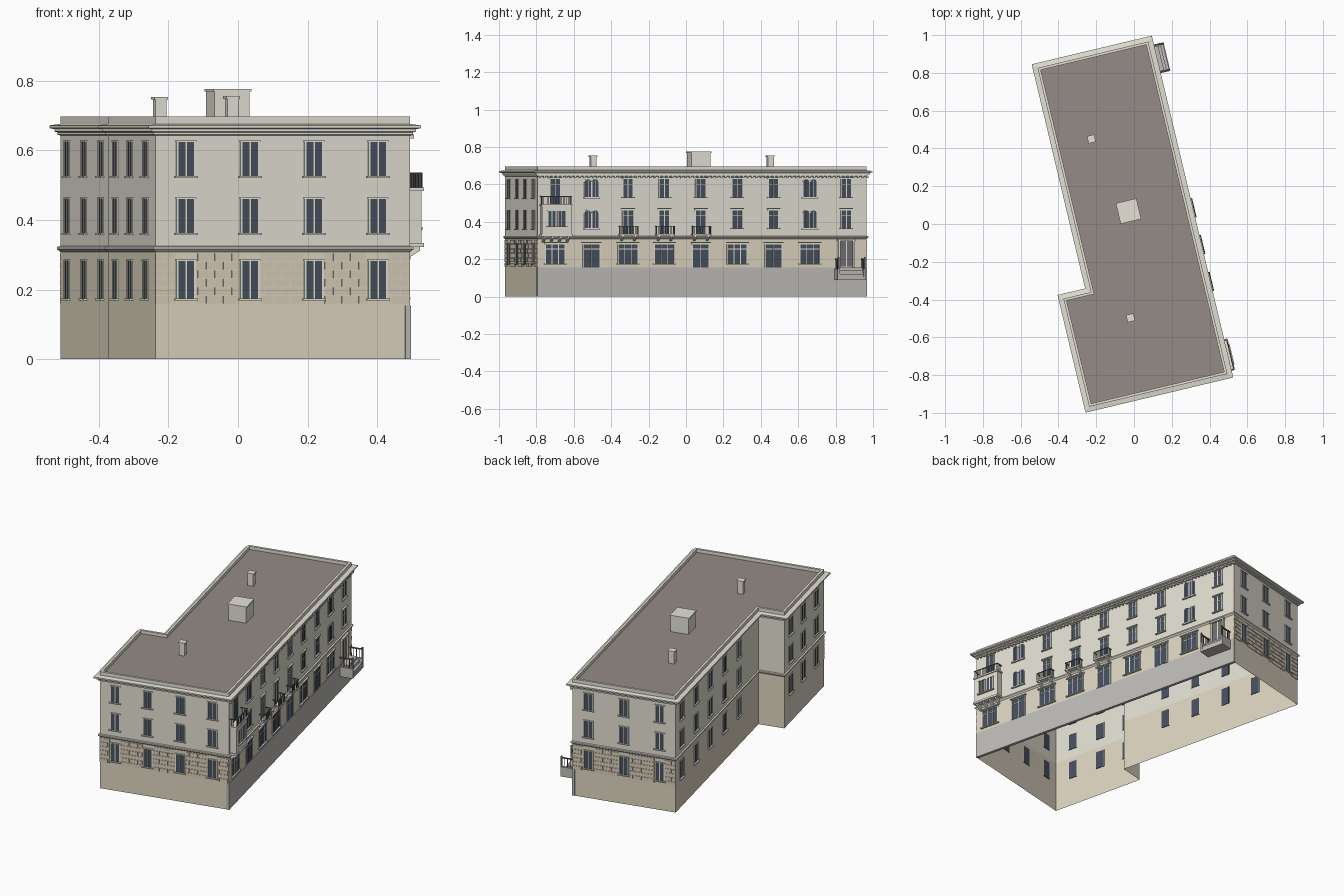
import bpy, bmesh, math
from mathutils import Matrix

if "Cube" in bpy.data.objects:
    bpy.data.objects.remove(bpy.data.objects["Cube"])

ROT = Matrix.Rotation(math.radians(13.4), 4, 'Z')   # whole building is turned on its plot
COL = dict(cream=(.76, .74, .64), tan=(.73, .66, .53), block=(.66, .59, .47), stone=(.52, .5, .48),
           roof=(.30, .26, .24), glass=(.06, .08, .11), iron=(.16, .16, .16), trim=(.78, .76, .67))
MATS = {}
for k, c in COL.items():
    MATS[k] = bpy.data.materials.new(k)
    MATS[k].diffuse_color = (*c, 1)

PARTS = {}
def part(name, col):
    return PARTS.setdefault(name, (bmesh.new(), col))[0]

# L-shaped footprint, grown outward by d
def outline(d):
    return [(-.455-d, -.886-d), (.297+d, -.886-d), (.297+d, .922+d),
            (-.305-d, .922+d), (-.305-d, -.298+d), (-.455-d, -.298+d)]

# sweep an (offset, height) profile around the footprint
def sweep(name, col, prof):
    bm = part(name, col)
    rings = [[bm.verts.new((x, y, z)) for x, y in outline(d)] for d, z in prof]
    for a, b in zip(rings, rings[1:]):
        for i in range(6):
            j = (i+1) % 6
            bm.faces.new((a[i], a[j], b[j], b[i]))

# wall coordinates: s along the wall, o outward
WALL = dict(front=lambda s, o: (s, -.886-o), right=lambda s, o: (.297+o, s),
            back=lambda s, o: (s, .922+o), left=lambda s, o: (-.305-o, s),
            wing=lambda s, o: (-.455-o, s))

def plate(name, col, wall, pts, o0, o1):
    """extrude an (s, z) polygon from o0 to o1 outward"""
    bm, w = part(name, col), WALL[wall]
    a = [bm.verts.new((*w(s, o0), z)) for s, z in pts]
    b = [bm.verts.new((*w(s, o1), z)) for s, z in pts]
    bm.faces.new(a)
    bm.faces.new(b)
    for i in range(len(a)):
        j = (i+1) % len(a)
        bm.faces.new((a[i], a[j], b[j], b[i]))

def box(name, col, wall, s0, s1, o0, o1, z0, z1):
    plate(name, col, wall, [(s0, z0), (s1, z0), (s1, z1), (s0, z1)], o0, o1)

def window(wall, s, w, z0, z1, panes=2, o=0, sill=True, transom=0, lintel=False):
    h, f = w/2, .004
    box('window_glass', 'glass', wall, s-h, s+h, o-.003, o+.0015, z0, z1)
    for i in range(panes+1):                                  # jambs and mullions
        c = s-h+w*i/panes
        t = f/2 if 0 < i < panes else f*.7
        box('window_frames', 'trim', wall, c-t, c+t, o-.002, o+.004, z0, z1)
    box('window_frames', 'trim', wall, s-h-f, s+h+f, o, o+.005, z1, z1+f)
    if transom:
        box('window_frames', 'trim', wall, s-h, s+h, o, o+.003, transom-.0015, transom+.0015)
    if sill:
        box('window_sills', 'trim', wall, s-h-.008, s+h+.008, o, o+.01, z0-.006, z0)
    if lintel:
        box('window_lintels', 'trim', wall, s-h-.008, s+h+.008, o, o+.009, z1+.007, z1+.013)

def arch_pts(s, r, z0, z1):
    return [(s-r, z0), (s+r, z0)] + [(s+r*math.cos(math.pi*i/8), z1-r+r*math.sin(math.pi*i/8))
                                     for i in range(9)]

def railing(wall, s0, s1, o1, z0, z1, n):
    t = .002
    for k in range(n+1):
        s = s0+(s1-s0)*k/n
        box('balcony_railings', 'iron', wall, s-t/2, s+t/2, o1-t, o1, z0, z1)
    for k in range(1, 4):
        o = o1*k/4
        for s in (s0, s1):
            box('balcony_railings', 'iron', wall, s-t/2, s+t/2, o-t/2, o+t/2, z0, z1)
    box('balcony_railings', 'iron', wall, s0-t, s1+t, o1-.004, o1+.001, z1-.004, z1)
    for s in (s0, s1):
        box('balcony_railings', 'iron', wall, s-t, s+t, 0, o1, z1-.004, z1)

def bracket(s, z0, z1, depth):
    plate_pts = [(0, z0), (0, z1), (depth, z1), (depth, z1-.01)]
    bm = part('balcony_brackets', 'trim')
    a = [bm.verts.new((.297+o, s-.006, z)) for o, z in plate_pts]
    b = [bm.verts.new((.297+o, s+.006, z)) for o, z in plate_pts]
    bm.faces.new(a)
    bm.faces.new(b)
    for i in range(4):
        j = (i+1) % 4
        bm.faces.new((a[i], a[j], b[j], b[i]))

# shell: open underneath, walls, parapet, roof, mouldings
sweep('ground_floor_walls', 'tan', [(0, 0), (0, .31)])
sweep('upper_walls', 'cream', [(0, .31), (0, .697), (-.014, .697), (-.014, .678)])
bm = part('flat_roof', 'roof')
bm.faces.new([bm.verts.new((x, y, .678)) for x, y in outline(-.014)])
sweep('belt_course', 'trim', [(0, .308), (.004, .312), (.008, .316), (.008, .323), (0, .325)])
sweep('cornice', 'trim', [(0, .643), (.007, .645), (.007, .652), (.014, .654), (.014, .661),
                          (.026, .664), (.026, .672), (0, .676)])
box('street_plinth', 'stone', 'right', -.888, .924, -.014, .003, 0, .155)

# dentils under the street cornice
for i in range(75):
    s = -.88+i*.0243
    box('dentils', 'trim', 'right', s, s+.01, 0, .013, .634, .645)

# plain windows on front, back and left walls, three floors
FLOORS = [(.175, .282), (.363, .46), (.527, .624)]
sides = dict(front=[-.365+.189*i for i in range(4)], back=[-.212, -.003, .204],
             left=[.835-.21*i for i in range(5)], wing=[-.391, -.575, -.767])
for wall, cols in sides.items():
    for s in cols:
        for z0, z1 in FLOORS:
            window(wall, s, .052, z0, z1)

# rusticated blocks on front and back ground floor
for wall, a, b in (('front', -.455, .297), ('back', -.305, .297)):
    for r in range(6):
        z = .16+r*.0245
        s = a-(r % 2)*.025
        while s < b:
            s0, s1 = max(s, a), min(s+.047, b)
            for c in sides[wall]:                             # stop at window edges
                if s0 < c+.031 and s1 > c-.031 and z+.021 > .168 and z < .288:
                    if s0 < c-.031: s1 = c-.031
                    elif s1 > c+.031: s0 = c+.031
                    else: s1 = s0
            if s1-s0 > .004:
                box('rusticated_blocks', 'block', wall, s0, s1, 0, .003, z, z+.021)
            s += .05

# street facade: nine bays
for i in range(9):
    s = -.79+.2*i
    # ground floor: shop windows, shop doors, entrance
    if i == 8:
        box('entrance_door', 'iron', 'right', s-.036, s+.036, -.003, .002, .16, .298)
        for e in (-.04, .04):
            box('entrance_surround', 'trim', 'right', s+e-.005, s+e+.005, 0, .01, .155, .3)
        box('entrance_surround', 'trim', 'right', s-.05, s+.05, 0, .014, .298, .308)
        box('entrance_surround', 'trim', 'right', s-.002, s+.002, 0, .004, .16, .298)
    elif i in (1, 4, 6):
        window('right', s, .092, .157, .28, 2, sill=False, transom=.255, lintel=True)
    else:
        window('right', s, .108, .177, .28, 3, transom=.255, lintel=True)
    # upper floors
    for z0, z1 in ((.368, .462), (.533, .628)):
        if i in (1, 7):                                       # paired round-headed windows
            for e in (-.02, .02):
                plate('arch_frames', 'trim', 'right', arch_pts(s+e, .02, z0-.004, z1+.004), -.002, .003)
                plate('arched_glass', 'glass', 'right', arch_pts(s+e, .016, z0, z1), -.003, .0045)
                box('arch_frames', 'trim', 'right', s+e-.001, s+e+.001, 0, .006, z0, z1-.004)
            box('window_sills', 'trim', 'right', s-.045, s+.045, 0, .01, z0-.009, z0-.003)
        elif i == 0 and z0 < .5:
            continue
        elif i == 0 or (i in (2, 3, 4) and z0 < .5):          # french doors
            window('right', s, .058, .495 if i == 0 else .335, z1, 2, sill=False,
                   transom=z1-.03, lintel=True)
        else:
            window('right', s, .056, z0, z1, 2, transom=z1-.03, lintel=True)

# small balconies
for s in (-.39, -.19, .01):
    box('balcony_slabs', 'trim', 'right', s-.052, s+.052, 0, .034, .325, .334)
    railing('right', s-.049, s+.049, .032, .334, .378, 12)
    for e in (-.035, .035):
        bracket(s+e, .298, .325, .03)

# projecting bay with roof balcony
S = -.79
box('bay_window', 'cream', 'right', S-.08, S+.08, -.002, .038, .33, .484)
box('bay_mouldings', 'trim', 'right', S-.086, S+.086, 0, .044, .322, .334)
box('bay_mouldings', 'trim', 'right', S-.086, S+.086, 0, .044, .484, .493)
for e in (-.027, .027):
    window('right', S+e, .044, .378, .458, 2, o=.038)
for e in (-.065, -.022, .022, .065):
    bracket(S+e, .29, .322, .036)
railing('right', S-.08, S+.08, .04, .493, .537, 18)

# entrance landing, steps and handrails
V0, V1 = .744, .9
box('entrance_steps', 'stone', 'right', V0, V1, 0, .078, .09, .105)
for k in range(3):
    box('entrance_steps', 'stone', 'right', V0+.012, V1-.012, 0, .074-.014*k, .105+.017*k, .122+.017*k)
for v in (V0, V1-.012):
    box('step_cheeks', 'stone', 'right', v, v+.012, 0, .078, .09, .148)
    for k in range(5):
        o = .008+.016*k
        box('step_handrails', 'iron', 'right', v+.005, v+.008, o-.0015, o+.0015, .148, .2)
    box('step_handrails', 'iron', 'right', v+.003, v+.01, 0, .078, .198, .204)
    box('step_handrails', 'iron', 'right', v+.002, v+.01, .07, .078, .148, .212)

# roof hut and chimneys (plan coordinates, using the front wall frame)
for name, u, v, h, top in (('roof_hut', -.0125, .073, .052, .775),
                           ('chimney', -.115, .49, .016, .752),
                           ('chimney', -.133, -.479, .016, .754)):
    o = -.886-v
    box(name, 'trim', 'front', u-h, u+h, o-h, o+h, .677, top)
    c = h+.004
    box(name + '_cap', 'trim', 'front', u-c, u+c, o-c, o+c, top-.006, top+.002)

# turn the parts into objects
for name, (bm, col) in PARTS.items():
    bmesh.ops.recalc_face_normals(bm, faces=bm.faces)
    bm.transform(ROT)
    me = bpy.data.meshes.new(name)
    bm.to_mesh(me)
    bm.free()
    me.materials.append(MATS[col])
    bpy.context.collection.objects.link(bpy.data.objects.new(name, me))

for m in bpy.data.materials:
    if m.users and not m.is_grease_pencil:
        m.use_nodes = True
        m.node_tree.nodes["Principled BSDF"].inputs["Base Color"].default_value = m.diffuse_color
